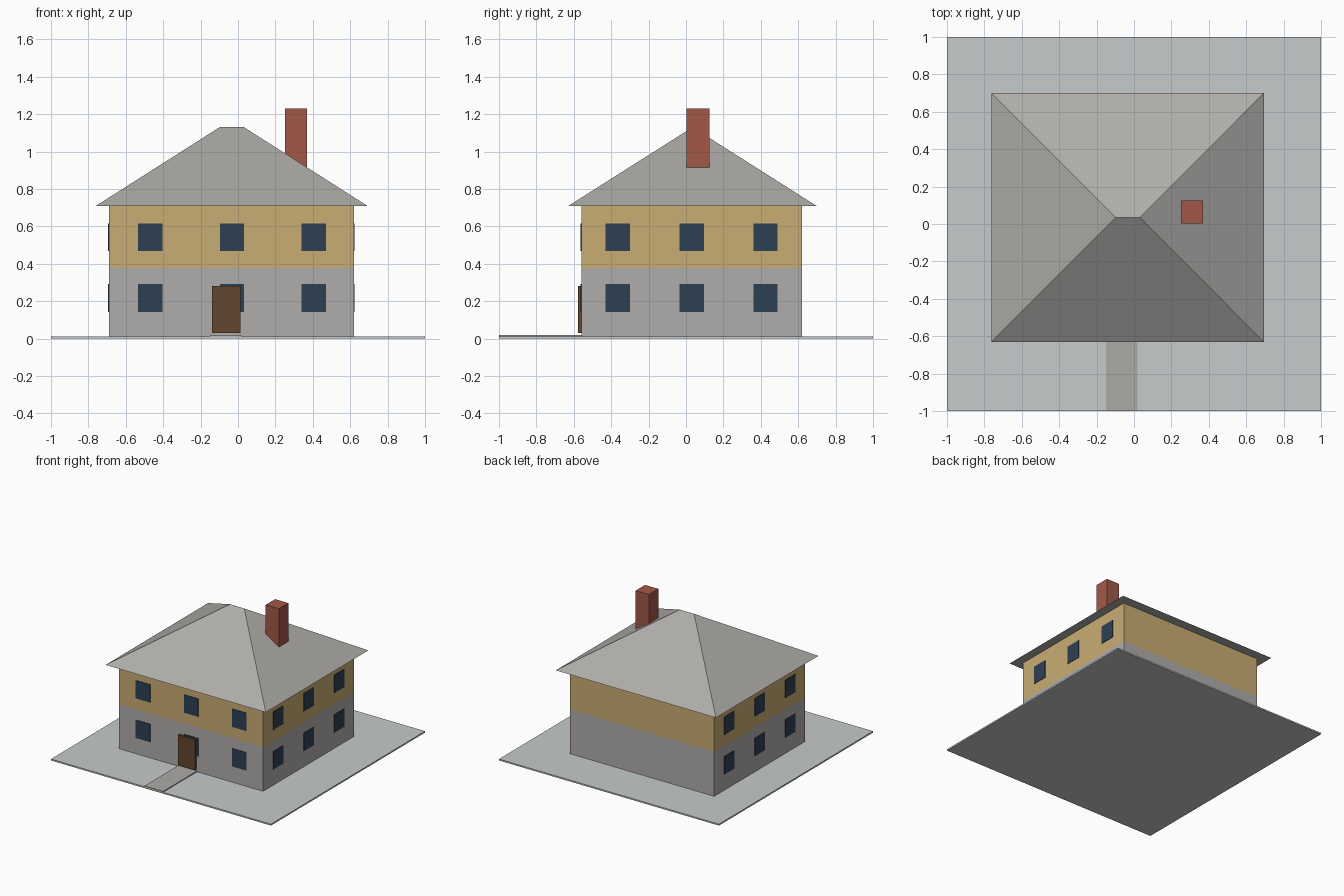
import bpy
import bmesh

cube = bpy.data.objects.get("Cube")
if cube:
    bpy.data.objects.remove(cube, do_unlink=True)


def linear(c):
    c /= 255
    return c / 12.92 if c <= 0.04045 else ((c + 0.055) / 1.055) ** 2.4


def material(name, *rgb):
    mat = bpy.data.materials.new(name)
    color = (*[linear(c) for c in rgb], 1)
    mat.use_nodes = True
    mat.diffuse_color = color
    mat.node_tree.nodes["Principled BSDF"].inputs["Base Color"].default_value = color
    return mat


LAWN = material("pale_ground", 198, 203, 203)
PAVING = material("paving", 174, 171, 166)
STONE = material("grey_wall", 176, 174, 171)
PLASTER = material("ochre_wall", 201, 172, 115)
ROOF = material("roof_grey", 175, 173, 169)
GLASS = material("dark_blue_glass", 45, 64, 82)
WOOD = material("brown_wood", 98, 70, 46)
BRICK = material("red_brick", 162, 89, 72)


def box(name, mat, xs, ys, zs):
    """Box between the given limits on each axis."""
    bm = bmesh.new()
    bmesh.ops.create_cube(bm, size=1)
    for v in bm.verts:
        v.co = [lim[0] if c < 0 else lim[1] for c, lim in zip(v.co, (xs, ys, zs))]
    return finish(name, mat, bm)


def finish(name, mat, bm):
    bmesh.ops.recalc_face_normals(bm, faces=bm.faces)
    mesh = bpy.data.meshes.new(name)
    bm.to_mesh(mesh)
    bm.free()
    mesh.materials.append(mat)
    obj = bpy.data.objects.new(name, mesh)
    bpy.context.collection.objects.link(obj)
    return obj


# Plot and front path
box("ground", LAWN, (-1, 1), (-1, 1), (0, 0.012))
box("front_path", PAVING, (-0.15, 0.02), (-1, -0.56), (0.004, 0.019))

# Two storeys
LEFT, RIGHT, FRONT, BACK = -0.69, 0.62, -0.56, 0.62
EAVES = 0.708
box("ground_storey", STONE, (LEFT, RIGHT), (FRONT, BACK), (0.006, 0.377))
box("upper_storey", PLASTER, (LEFT, RIGHT), (FRONT, BACK), (0.377, EAVES))

# Hipped roof: a box whose top is drawn in to a short ridge
bm = bmesh.new()
bmesh.ops.create_cube(bm, size=1)
for v in bm.verts:
    if v.co.z > 0:
        v.co = (-0.098 if v.co.x < 0 else 0.032, 0.035, 1.13)
    else:
        v.co = (-0.762 if v.co.x < 0 else 0.694, -0.631 if v.co.y < 0 else 0.7, EAVES)
bmesh.ops.remove_doubles(bm, verts=bm.verts, dist=0.001)
finish("hipped_roof", ROOF, bm)

# Chimney
box("chimney", BRICK, (0.25, 0.37), (0.003, 0.125), (0.75, 1.23))

# Windows on the front and both sides, two rows of three
W, H, T = 0.065, 0.074, 0.004
for row, z in (("lower", 0.217), ("upper", 0.542)):
    zs = (z - H, z + H)
    for i in range(3):
        x = -0.47 + 0.4375 * i
        y = -0.365 + 0.395 * i
        box(f"front_window_{row}_{i}", GLASS, (x - W, x + W), (FRONT - T, FRONT + T), zs)
        for side, wall in (("right", LEFT), ("left", RIGHT)):
            box(f"{side}_window_{row}_{i}", GLASS, (wall - T, wall + T), (y - W, y + W), zs)

# Front door
box("front_door", WOOD, (-0.14, 0.013), (-0.578, FRONT + T), (0.03, 0.28))
